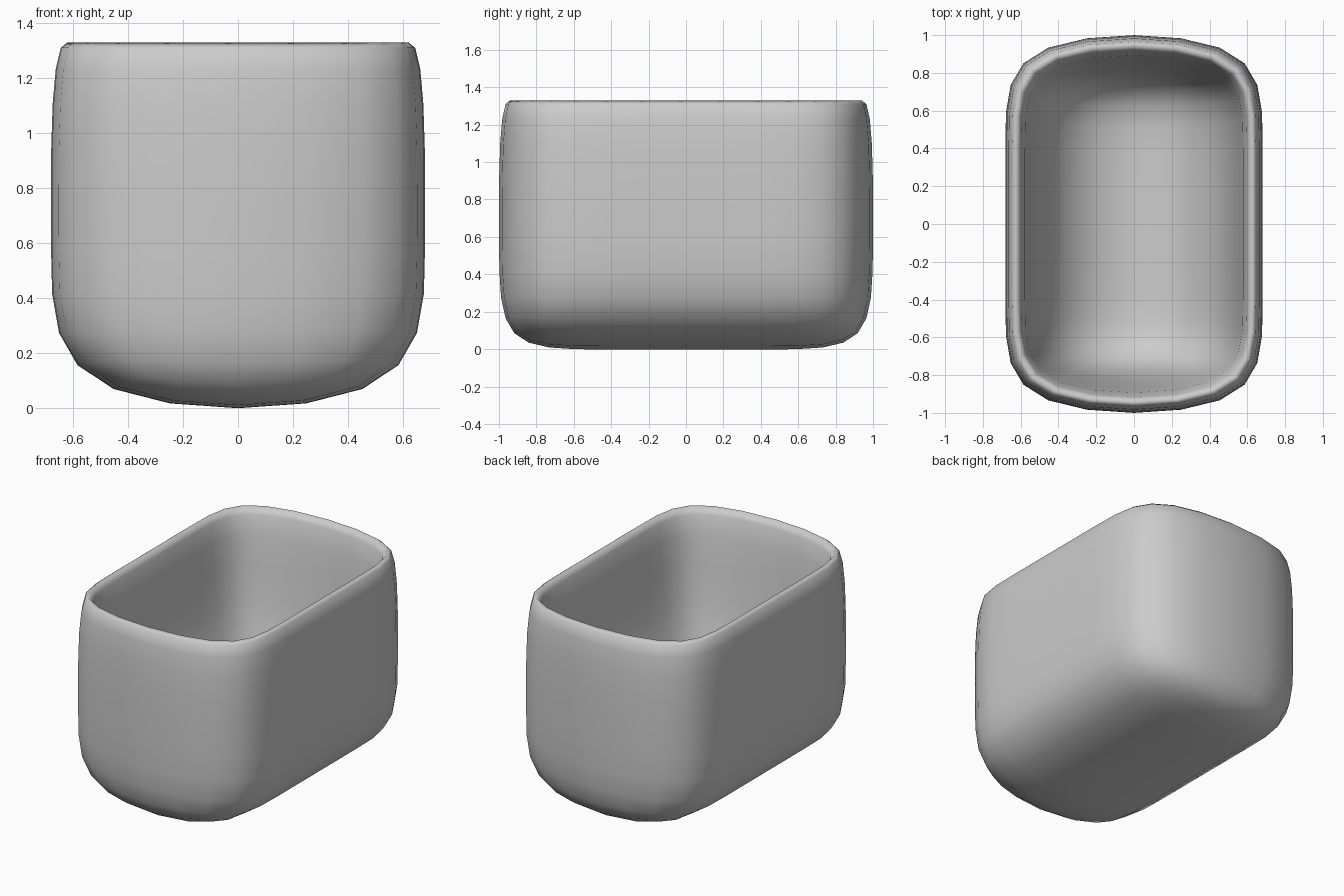
import bpy, bmesh

if "Cube" in bpy.data.objects:
    bpy.data.objects.remove(bpy.data.objects["Cube"])

# Cage dimensions: half width, half length, length loop, height levels
A, Y, Y1 = 0.68, 1.021, 0.49
Z0, Z1, ZT = -0.025, 0.535, 1.373
RIM, FLOOR = 0.125, 0.10

# Box cage, slightly flared at the top
bm = bmesh.new()
bmesh.ops.create_cube(bm, size=2.0)
for v in bm.verts:
    v.co = (v.co.x * A, v.co.y * Y, ZT if v.co.z > 0 else Z0)

# Support loops near both ends and above the base
for co, no in (((0, Y1, 0), (0, 1, 0)), ((0, -Y1, 0), (0, 1, 0)), ((0, 0, Z1), (0, 0, 1))):
    bmesh.ops.bisect_plane(bm, geom=bm.verts[:] + bm.edges[:] + bm.faces[:],
                           plane_co=co, plane_no=no)
for v in bm.verts:
    if v.co.z > ZT - 0.01:
        v.co.x *= 1.008
        v.co.y *= 1.004

# Rim, then a tapering cavity
top = [f for f in bm.faces if f.calc_center_median().z > ZT - 0.01]
bmesh.ops.inset_region(bm, faces=top, thickness=RIM, use_even_offset=True)
cavity = bmesh.ops.extrude_face_region(bm, geom=top)
bmesh.ops.delete(bm, geom=top, context='FACES')
for v in (g for g in cavity["geom"] if isinstance(g, bmesh.types.BMVert)):
    v.co = (v.co.x * 0.96, v.co.y * 0.93, FLOOR)
bmesh.ops.recalc_face_normals(bm, faces=bm.faces[:])
for f in bm.faces:
    f.smooth = True

mesh = bpy.data.meshes.new("open_container")
bm.to_mesh(mesh)
bm.free()
container = bpy.data.objects.new("open_container", mesh)
bpy.context.collection.objects.link(container)

# Rounding
sub = container.modifiers.new("rounding", 'SUBSURF')
sub.levels = 2
sub.render_levels = 2
